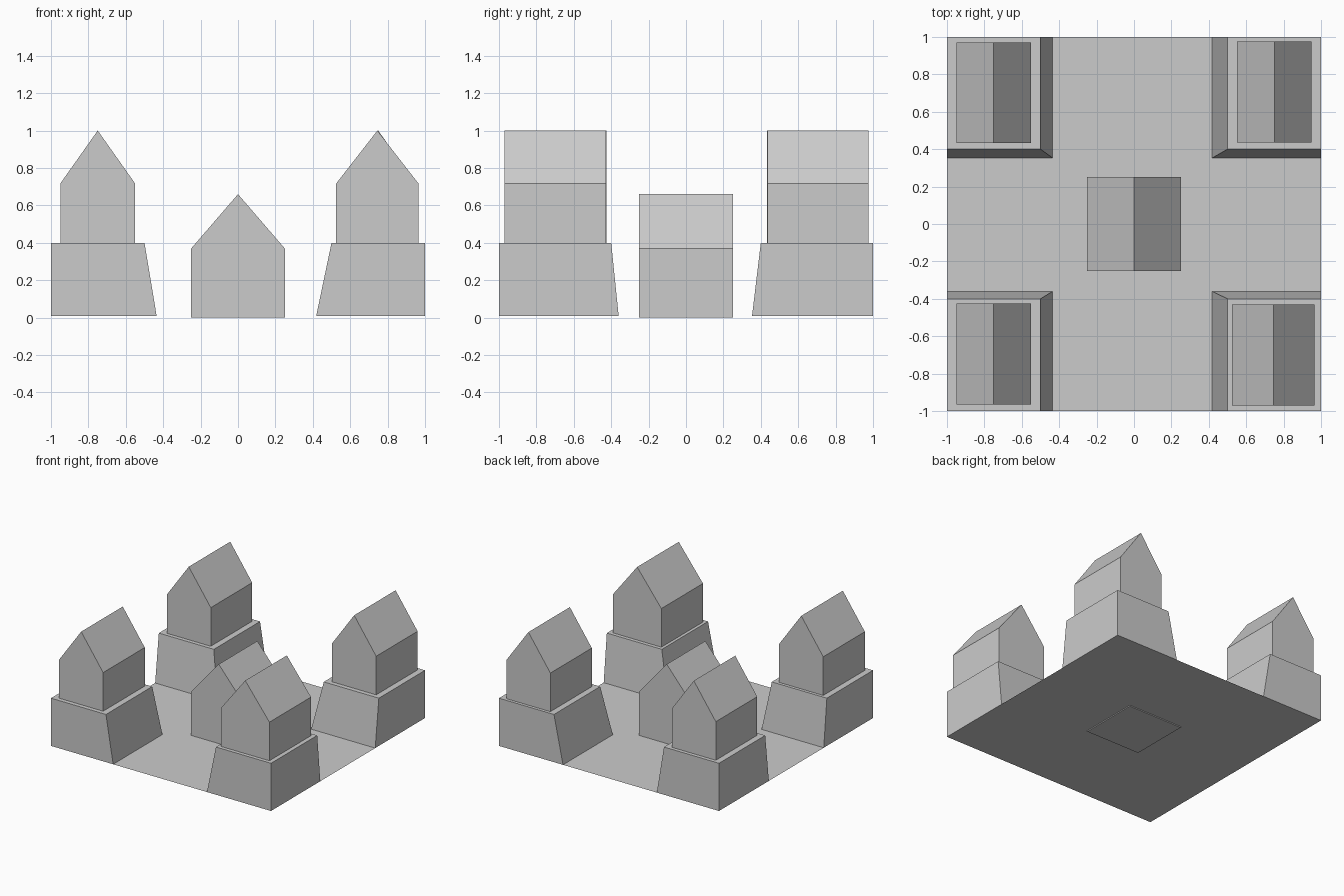
import bpy

if "Cube" in bpy.data.objects:
    bpy.data.objects.remove(bpy.data.objects["Cube"])

GROUND_Z = 0.008


def make_mesh(name, verts, faces):
    mesh = bpy.data.meshes.new(name)
    mesh.from_pydata(verts, [], faces)
    mesh.update()
    obj = bpy.data.objects.new(name, mesh)
    bpy.context.collection.objects.link(obj)
    return obj


def house(name, x0, x1, y0, y1, base, eave, ridge):
    # Gabled profile extruded along y
    profile = [(x0, base), (x1, base), (x1, eave), ((x0 + x1) / 2, ridge), (x0, eave)]
    n = len(profile)
    verts = [(x, y, z) for y in (y0, y1) for x, z in profile]
    faces = [tuple(range(n)), tuple(range(2 * n - 1, n - 1, -1))]
    faces += [(i, i + n, (i + 1) % n + n, (i + 1) % n) for i in range(n)]
    return make_mesh(name, verts, faces)


def pedestal(name, sx, sy, foot_x, foot_y):
    # Corner block: outer walls upright, inner walls sloping
    def ring(x, y, z):
        return [(sx, sy, z), (sx * x, sy, z), (sx * x, sy * y, z), (sx, sy * y, z)]
    verts = ring(foot_x, foot_y, GROUND_Z) + ring(0.5, 0.4, 0.4)
    faces = [(4, 5, 6, 7)] + [(i, (i + 1) % 4, (i + 1) % 4 + 4, i + 4) for i in range(4)]
    # Keep normals outward on the mirrored corners
    if sx * sy < 0:
        faces = [f[::-1] for f in faces]
    return make_mesh(name, verts, faces)


# Ground sheet
make_mesh("ground", [(-1, -1, GROUND_Z), (1, -1, GROUND_Z), (1, 1, GROUND_Z), (-1, 1, GROUND_Z)],
          [(0, 1, 2, 3)])

# Central house
house("center_house", -0.25, 0.25, -0.25, 0.25, 0, 0.37, 0.66)

# Corner pedestals, each carrying a house
corners = {
    "front_left": (-1, -1, 0.435, 0.36, (-0.95, -0.55, -0.965, -0.425)),
    "front_right": (1, -1, 0.418, 0.36, (0.525, 0.965, -0.97, -0.43)),
    "back_left": (-1, 1, 0.435, 0.353, (-0.95, -0.55, 0.432, 0.97)),
    "back_right": (1, 1, 0.418, 0.353, (0.55, 0.95, 0.437, 0.975)),
}
for label, (sx, sy, fx, fy, box) in corners.items():
    pedestal(label + "_pedestal", sx, sy, fx, fy)
    house(label + "_house", *box, 0.4, 0.717, 1.0)
